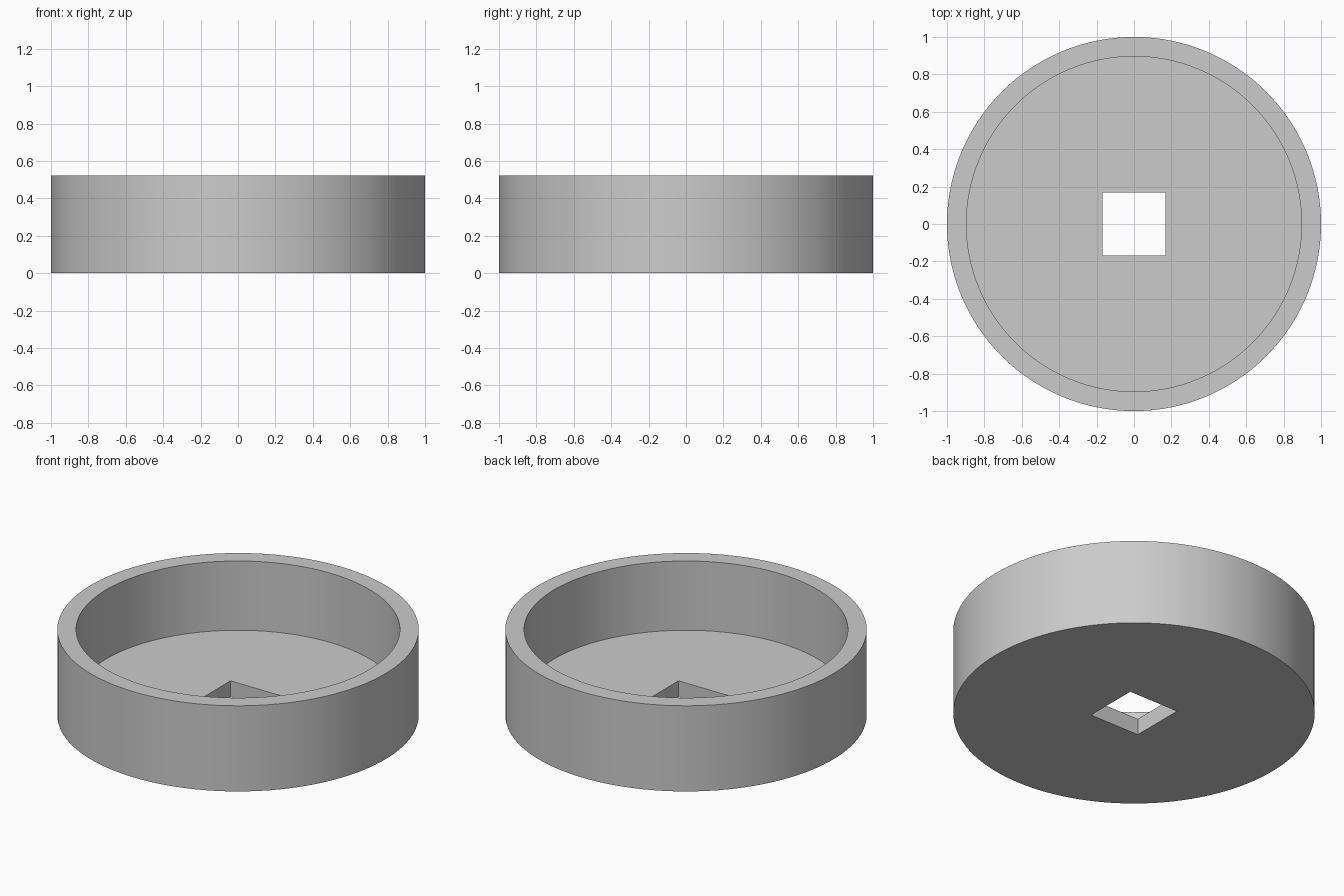
import bpy

HEIGHT, FLOOR = 0.523, 0.10
OUTER, INNER, HOLE = 1.0, 0.896, 0.337

if "Cube" in bpy.data.objects:
    bpy.data.objects.remove(bpy.data.objects["Cube"], do_unlink=True)

grey = bpy.data.materials.new("plain grey")
grey.use_nodes = True
colour = (0.6, 0.6, 0.6, 1)
grey.diffuse_color = colour
grey.node_tree.nodes["Principled BSDF"].inputs["Base Color"].default_value = colour


def cylinder(name, radius, bottom, top):
    bpy.ops.mesh.primitive_cylinder_add(
        vertices=128, radius=radius, depth=top - bottom,
        location=(0, 0, (bottom + top) / 2))
    obj = bpy.context.object
    obj.name = name
    obj.data.materials.append(grey)
    return obj


def cut(target, cutter):
    mod = target.modifiers.new(cutter.name, "BOOLEAN")
    mod.operation = "DIFFERENCE"
    mod.solver = "EXACT"
    mod.object = cutter
    bpy.context.view_layer.objects.active = target
    bpy.ops.object.modifier_apply(modifier=mod.name)
    bpy.data.objects.remove(cutter, do_unlink=True)


# Round cup body
cup = cylinder("round_cup", OUTER, 0, HEIGHT)

# Open recess above the floor
cut(cup, cylinder("recess_cutter", INNER, FLOOR, HEIGHT + 0.2))

# Square hole through the floor
bpy.ops.mesh.primitive_cube_add(size=HOLE)
hole = bpy.context.object
hole.name = "square_hole_cutter"
hole.data.materials.append(grey)
cut(cup, hole)

# Smooth walls with sharp rims
bpy.ops.object.select_all(action="DESELECT")
cup.select_set(True)
bpy.context.view_layer.objects.active = cup
bpy.ops.object.shade_smooth_by_angle(angle=0.5)
